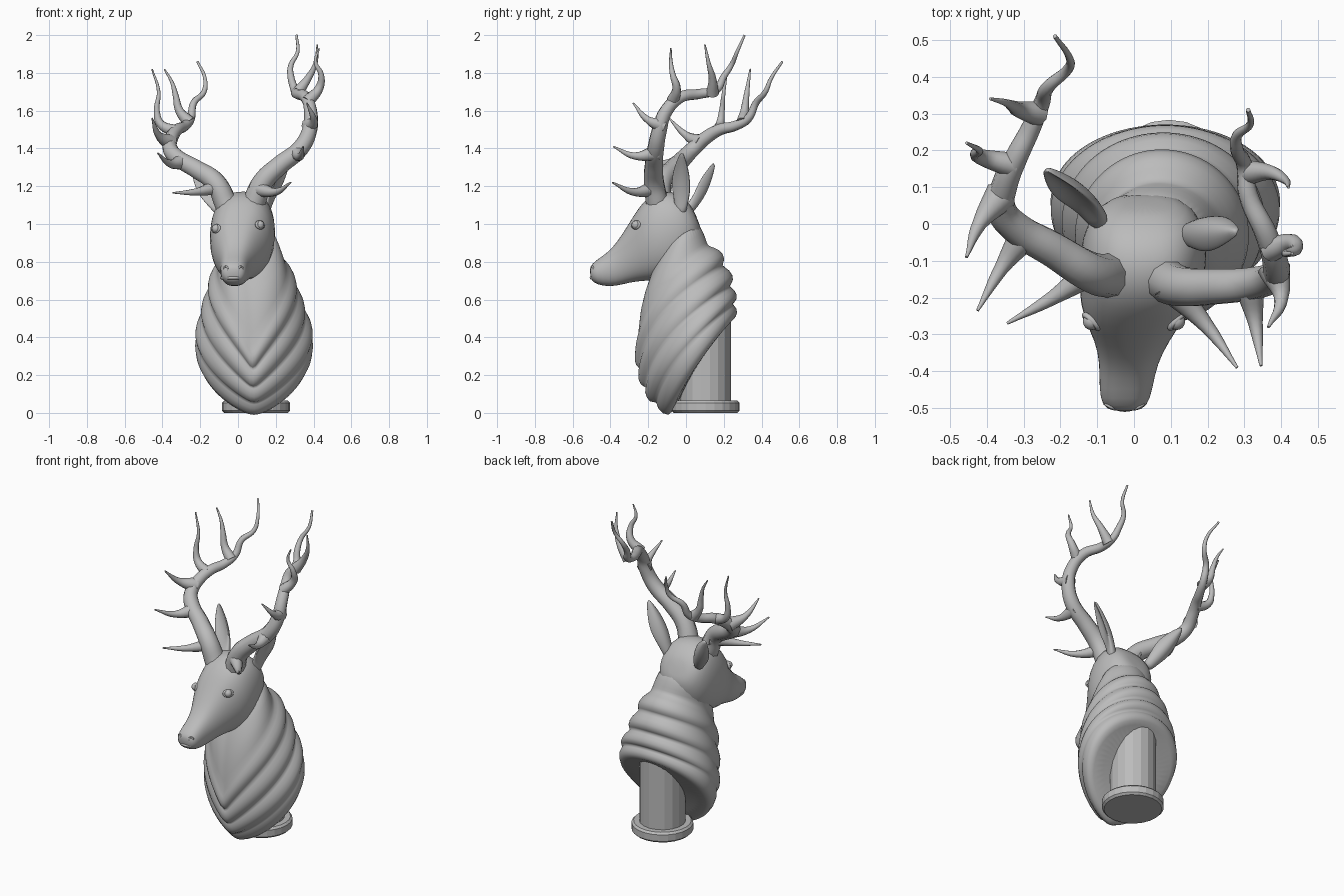
import bpy, bmesh, math
from mathutils import Vector

default_cube = bpy.data.objects.get("Cube")
if default_cube:
    bpy.data.objects.remove(default_cube, do_unlink=True)

grey = bpy.data.materials.new("stone_grey")
grey.use_nodes = True
grey.diffuse_color = (0.5, 0.5, 0.5, 1)
grey.node_tree.nodes["Principled BSDF"].inputs["Base Color"].default_value = (0.5, 0.5, 0.5, 1)

CM = 0.01  # measurements below are in hundredths of a unit


def finish(obj, name, smooth=True):
    """Name the part, give it the material and its shading."""
    obj.name = name
    obj.data.name = name
    obj.data.materials.clear()
    obj.data.materials.append(grey)
    if smooth:
        for polygon in obj.data.polygons:
            polygon.use_smooth = True
    return obj


def loft(name, rings):
    """Skin a list of closed rings, cap both ends and round the result."""
    bm = bmesh.new()
    loops = [[bm.verts.new(point) for point in ring] for ring in rings]
    for lower, upper in zip(loops, loops[1:]):
        count = len(lower)
        for i in range(count):
            j = (i + 1) % count
            bm.faces.new((lower[i], lower[j], upper[j], upper[i]))
    bm.faces.new(loops[0])
    bm.faces.new(loops[-1])
    bmesh.ops.recalc_face_normals(bm, faces=bm.faces)
    mesh = bpy.data.meshes.new(name)
    bm.to_mesh(mesh)
    bm.free()
    obj = bpy.data.objects.new(name, mesh)
    bpy.context.collection.objects.link(obj)
    rounding = obj.modifiers.new("rounding", "SUBSURF")
    rounding.levels = rounding.render_levels = 1
    return finish(obj, name)


def slanted_ring(start_y, start_z, end_y, end_z, half_width, centre_x, sag=1.0, square=1.0, count=48):
    """Oval between two points of the side profile; low sag makes a V, low square a box."""
    ring = []
    for i in range(count):
        angle = math.tau * i / count
        along = (1 - math.cos(angle)) / 2
        sideways = math.copysign(abs(math.sin(angle)) ** square, math.sin(angle))
        ring.append(Vector((centre_x + half_width * sideways,
                            start_y + (end_y - start_y) * along,
                            start_z + (end_z - start_z) * along ** sag)) * CM)
    return ring


def tubes(name, strands):
    """Tapered round branches; each strand is (points, first radius, last radius, taper)."""
    curve = bpy.data.curves.new(name, "CURVE")
    curve.dimensions = "3D"
    curve.bevel_depth = CM
    curve.bevel_resolution = 3
    curve.resolution_u = 6
    curve.use_fill_caps = True
    for points, thick, thin, taper in strands:
        spline = curve.splines.new("BEZIER")
        spline.bezier_points.add(len(points) - 1)
        for i, (knot, point) in enumerate(zip(spline.bezier_points, points)):
            knot.co = Vector(point) * CM
            knot.handle_left_type = knot.handle_right_type = "AUTO"
            knot.radius = thick + (thin - thick) * (i / (len(points) - 1)) ** taper
    obj = bpy.data.objects.new(name, curve)
    bpy.context.collection.objects.link(obj)
    bpy.ops.object.select_all(action="DESELECT")
    obj.select_set(True)
    bpy.context.view_layer.objects.active = obj
    bpy.ops.object.convert(target="MESH")
    return finish(bpy.context.view_layer.objects.active, name)


# Pedestal: round foot and faceted column
for name, radius, bottom, top, sides in (("pedestal_foot", 18, 0, 6.5, 24),
                                         ("pedestal_column", 13.5, 5, 62, 18)):
    bpy.ops.mesh.primitive_cylinder_add(
        vertices=sides, radius=radius * CM, depth=(top - bottom) * CM,
        location=Vector((9.5, 10.3, (bottom + top) / 2)) * CM)
    part = finish(bpy.context.object, name, smooth=False)
    if name == "pedestal_foot":
        edge = part.modifiers.new("edge", "BEVEL")
        edge.width = 1.2 * CM
        edge.segments = 1

# Neck and chest, running down into the folded mantle (last value of a row is its sag)
neck = [(-10, 90, 4, 106, 14, 4, 0.85), (-19.5, 72, 10, 94, 17, 5.5, 0.65),
        (-25, 50, 11, 90, 18, 7, 0.5), (-25.5, 32, 12, 88, 18.5, 7.5, 0.45)]
folds = [(-27.5, 29, 18, 87, 22, 7.5, 0.45), (-27, 23, 21.5, 81, 24.5, 7.5, 0.45),
         (-23.5, 22, 18, 78, 22, 8, 0.47), (-26, 20, 23.5, 76, 26, 8, 0.5),
         (-24.5, 13, 26, 70, 28.5, 8, 0.52), (-20.5, 13, 22, 67, 26, 8, 0.55),
         (-22.5, 11, 26, 65.5, 29.5, 8.5, 0.57), (-19.5, 4, 28, 60, 32, 8.5, 0.6),
         (-15, 6, 23.5, 57.5, 29.5, 8.5, 0.63), (-16, 2, 27.5, 56, 32, 8.5, 0.65),
         (-9, -3.5, 27, 50, 30, 8.5, 0.75), (-5, 4, 22, 49, 24, 8.5, 0.8)]
loft("neck_and_mantle", [slanted_ring(*row) for row in neck + folds])

# Head: rings from the chin line to the brow line, nose first
head = [(-50.5, 72, -51, 76, 3, -2.5), (-49.5, 69, -50, 79, 6.2, -2.5), (-44, 67, -45, 82.5, 7.3, -2.2),
        (-37, 67, -39, 87, 7.8, -1.5), (-30, 69, -33.5, 95, 10, -0.5), (-22, 70, -28, 104, 14, 0),
        (-12, 70, -23.5, 111, 17, 2), (0, 74, -17, 117, 17.5, 2.5), (6, 84, -7, 118, 16, 3),
        (9, 95, 0, 113, 11.5, 3), (7, 100, 4, 108, 5, 3)]
loft("head", [slanted_ring(*row, square=0.75, count=28) for row in head])

# Eyes with lids, and nostril rims
for side, label in ((1, "left"), (-1, "right")):
    eye = Vector((side * 11.6, -26.5, 98.5 + side)) * CM
    bpy.ops.mesh.primitive_uv_sphere_add(segments=16, ring_count=10, radius=2.3 * CM, location=eye)
    finish(bpy.context.object, label + "_eye")
    bpy.ops.mesh.primitive_torus_add(major_segments=20, minor_segments=8, major_radius=2.5 * CM,
                                     minor_radius=0.8 * CM, location=eye)
    lids = finish(bpy.context.object, label + "_eyelids")
    lids.rotation_euler = Vector((side * 0.6, -0.6, 0.2)).to_track_quat("Z", "Y").to_euler()
    lids.scale.y = 0.75
    bpy.ops.mesh.primitive_torus_add(
        major_segments=14, minor_segments=6, major_radius=1.2 * CM, minor_radius=0.5 * CM,
        location=Vector((-2.5 + side * 4, -49.6, 76.3)) * CM,
        rotation=(math.pi / 2, 0, side * 0.5))
    finish(bpy.context.object, label + "_nostril")

# Lip line round the muzzle
tubes("lip", [([(-2.5 + 6.2 * math.sin(turn), -43 - 7.2 * math.cos(turn), 71.5)
                for turn in (-1.6, -0.9, -0.4, 0, 0.4, 0.9, 1.6)], 0.8, 0.8, 1)])


def ear(name, root, tip, facing):
    """Cupped leaf: flat oval rings whose edges curl towards the open side."""
    root, tip = Vector(root), Vector(tip)
    axis = tip - root
    front = Vector(facing)
    front = (front - front.project(axis)).normalized()
    across = axis.cross(front).normalized()
    rings = []
    for step, width in enumerate((3, 3.6, 4.6, 5.4, 5.3, 4.4, 2.8, 0.8)):
        part = step / 7
        middle = root + axis * part - front * 2.5 * math.sin(math.pi * part)
        ring = []
        for i in range(16):
            angle = math.tau * i / 16
            curl = 0.6 * width * math.cos(angle) ** 2 * min(1, part * 2)
            thickness = (2.8 - 2 * part) * math.sin(angle)
            ring.append((middle + across * width * math.cos(angle) + front * (curl + thickness)) * CM)
        rings.append(ring)
    loft(name, rings)


ear("left_ear", (14, -3, 105), (28, -2, 138), (0.9, -0.35, 0))
ear("right_ear", (-9, 0, 106), (-24, 15, 132), (-0.2, -1, 0.3))

# Antlers: one main beam and five tines each
left_beam = [(8, -15, 110), (13, -17, 122), (22, -17, 131), (33, -16, 140), (38, -14, 150),
             (38.5, -11, 159), (36, -3, 167), (31, 8, 169), (30, 16, 171),
             (28, 20, 178), (28, 24, 184), (31.5, 27, 191), (31, 31, 200)]
left_tines = [[(9, -16, 119), (20, -28, 117), (28, -39, 122)],
              [(31, -15, 138), (33, -27, 136), (34.5, -38.5, 141)],
              [(38, -12, 152), (40, -20, 155), (36.5, -28, 164)],
              [(37, -7, 165), (43, -5, 172), (44, -7, 179), (41, -8, 186), (43, -8, 193)],
              [(31, 14, 169), (37, 14, 177), (41, 12, 185), (42, 10, 195)]]
right_beam = [(-6, -14, 110), (-12, -13, 122), (-22, -7, 129), (-32, -1, 135), (-36, 4, 140),
              (-35, 11, 146), (-32, 18, 150), (-28, 26, 152), (-25, 33, 156),
              (-23.5, 37, 164), (-18, 42, 170), (-17.5, 45, 177), (-21.5, 51, 186)]
right_tines = [[(-9, -11, 120), (-22, -20, 117), (-34.5, -27, 116.5)],
               [(-29, -2, 133), (-36, -12, 132), (-42.5, -23.5, 137.5)],
               [(-36, 8, 143), (-42, 0, 147), (-45.5, -9, 156)],
               [(-33, 16, 149), (-41, 18, 153), (-43, 19, 160), (-42, 20, 170), (-45.5, 22, 182)],
               [(-26, 30, 154), (-31, 31, 160), (-33, 32, 168), (-35, 33, 175), (-39, 34, 182)]]
for label, beam, tines in (("left", left_beam, left_tines), ("right", right_beam, right_tines)):
    tubes(label + "_antler", [(beam, 6.2, 0.6, 0.85)]
          + [(tine, 4.5 if len(tine) == 3 else 3.4, 0.4, 0.7) for tine in tines])
